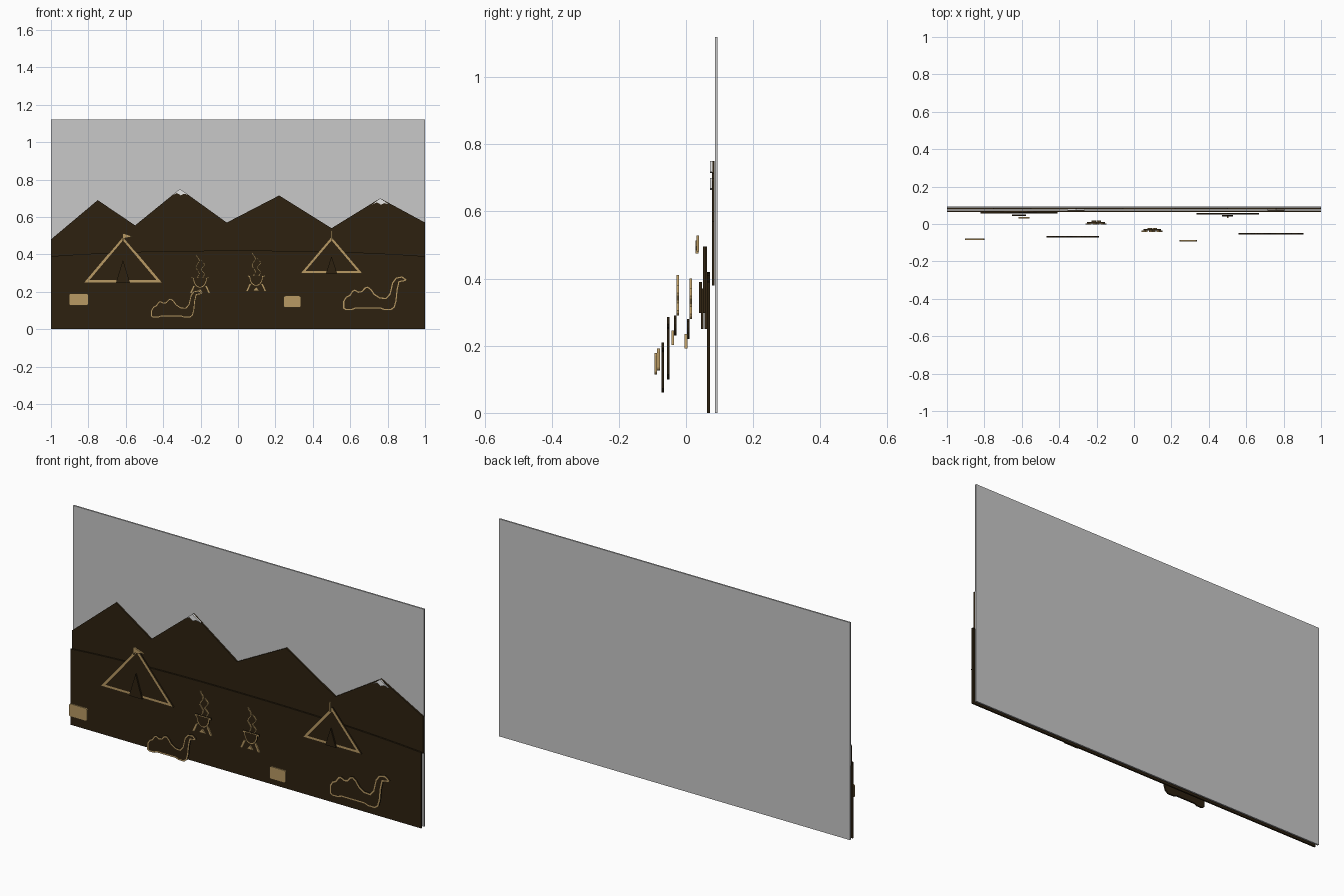
import bpy, bmesh, math
from mathutils import Vector

cube = bpy.data.objects.get("Cube")
if cube:
    bpy.data.objects.remove(cube, do_unlink=True)


def make_material(name, rgb):
    m = bpy.data.materials.new(name)
    m.use_nodes = True
    m.diffuse_color = (*rgb, 1)
    m.node_tree.nodes["Principled BSDF"].inputs["Base Color"].default_value = (*rgb, 1)
    return m


dark = make_material("dark_brown", (0.026, 0.015, 0.005))
tan = make_material("tan", (0.48, 0.32, 0.125))
grey = make_material("sky_grey", (0.58, 0.58, 0.58))
snow = make_material("snow_white", (0.8, 0.8, 0.8))

DEPTH = 0.008


def slab(name, polygons, y, mat, rim=0, depth=DEPTH):
    """Upright flat panel(s) centred on y; rim adds a tan border on the front."""
    bm = bmesh.new()
    for pts in polygons:
        face = bm.faces.new([bm.verts.new((x, y + depth / 2, z)) for x, z in pts])
        face.normal_update()
        if face.normal.y > 0:
            face.normal_flip()
        new = bmesh.ops.extrude_face_region(bm, geom=[face])["geom"]
        verts = [g for g in new if isinstance(g, bmesh.types.BMVert)]
        bmesh.ops.translate(bm, vec=(0, -depth, 0), verts=verts)
        if rim:
            front = [g for g in new if isinstance(g, bmesh.types.BMFace)]
            border = bmesh.ops.inset_region(bm, faces=front, thickness=rim,
                                            use_even_offset=True)["faces"]
            for f in border:
                f.material_index = 1
    bmesh.ops.recalc_face_normals(bm, faces=bm.faces)
    mesh = bpy.data.meshes.new(name)
    bm.to_mesh(mesh)
    bm.free()
    mesh.materials.append(mat)
    mesh.materials.append(tan)
    ob = bpy.data.objects.new(name, mesh)
    bpy.context.collection.objects.link(ob)
    return ob


def ribbon(path, width):
    """Outline of a mostly vertical stroke along a path."""
    w = width / 2
    return [(x - w, z) for x, z in path] + [(x + w, z) for x, z in reversed(path)]


def rounded_box(cx, cz, w, h, r, steps=4):
    pts = []
    for i, (sx, sz) in enumerate([(1, 1), (-1, 1), (-1, -1), (1, -1)]):
        for k in range(steps + 1):
            a = math.pi / 2 * (i + k / steps)
            pts.append((cx + sx * (w / 2 - r) + r * math.cos(a),
                        cz + sz * (h / 2 - r) + r * math.sin(a)))
    return pts


# Sky board
slab("sky_board", [[(-1, 0), (1, 0), (1, 1.12), (-1, 1.12)]], 0.09, grey)

# Mountain range
ridge = [(-1, 0.48), (-0.75, 0.69), (-0.55, 0.555), (-0.31, 0.75), (-0.06, 0.57),
         (0.22, 0.715), (0.5, 0.54), (0.76, 0.70), (1, 0.57)]
slab("mountains", [[(1, 0.38), (-1, 0.38)] + ridge], 0.081, dark)

# Snow caps on two peaks
cap = [(-0.045, -0.036), (0, 0), (0.045, -0.032), (0.022, -0.026),
       (0.004, -0.034), (-0.018, -0.022)]
for side, px, pz in (("left", -0.31, 0.75), ("right", 0.76, 0.70)):
    slab("snow_cap_" + side, [[(px + x, pz + z) for x, z in cap]], 0.075, snow)

# Desert ground with a gently arched top
arch = [(-1 + i / 8, 0.42 - 0.03 * abs(-1 + i / 8) ** 2.5) for i in range(17)]
slab("ground", [[(1, 0), (-1, 0)] + arch], 0.067, dark)


# Tents
def tent(side, cx, base, apex, half, y, door_half, door_top):
    slab("tent_" + side, [[(cx - half, base), (cx + half, base), (cx, apex)]], y, dark, 0.013)
    slab("tent_door_" + side, [[(cx - door_half, base), (cx + door_half, base),
                                (cx, door_top)]], y - 0.011, dark)


tent("left", -0.615, 0.25, 0.495, 0.207, 0.059, 0.037, 0.37)
tent("right", 0.5, 0.298, 0.495, 0.167, 0.054, 0.03, 0.39)
slab("flag_left", [[(-0.618, 0.475), (-0.612, 0.475), (-0.612, 0.485),
                    (-0.56, 0.495), (-0.612, 0.513), (-0.618, 0.513)]], 0.033, tan)
slab("pole_right", [ribbon([(0.5, 0.48), (0.5, 0.528)], 0.008)], 0.035, tan)


# Cooking fires: pot, tripod legs, smoke
def campfire(side, cx, rim_z, y):
    bowl = [(cx + 0.038 * math.cos(a), rim_z - 0.01 + 0.05 * math.sin(a))
            for a in [math.pi * (1 + i / 10) for i in range(11)]]
    lip = [(cx + 0.047, rim_z - 0.01), (cx + 0.047, rim_z),
           (cx - 0.047, rim_z), (cx - 0.047, rim_z - 0.01)]
    slab("pot_" + side, [bowl + lip], y, dark, 0.006)
    legs = [ribbon([(cx + s * 0.03, rim_z - 0.045), (cx + s * 0.05, rim_z - 0.088)], 0.013)
            for s in (-1, 1)]
    flame = [(cx - 0.018, rim_z - 0.085), (cx + 0.018, rim_z - 0.085), (cx, rim_z - 0.063)]
    slab("pot_legs_" + side, legs + [flame], y - 0.007, tan)
    smoke = []
    for dx, height in ((-0.013, 0.12), (0.015, 0.09)):
        path = [(cx + dx + 0.009 * math.sin(i * 0.9), rim_z + height * i / 12)
                for i in range(13)]
        smoke.append(ribbon(path, 0.007))
    slab("smoke_" + side, smoke, y + 0.007, tan)


campfire("left", -0.203, 0.28, 0.007)
campfire("right", 0.097, 0.29, -0.032)

# Resting camels
camel = [(0, 0.01), (0, 0.05), (0.015, 0.075), (0.035, 0.085), (0.05, 0.108),
         (0.065, 0.114), (0.085, 0.103), (0.1, 0.106), (0.118, 0.126), (0.135, 0.13),
         (0.155, 0.115), (0.172, 0.09), (0.2, 0.072), (0.23, 0.07), (0.248, 0.09),
         (0.262, 0.15), (0.283, 0.178), (0.318, 0.185), (0.345, 0.165), (0.335, 0.155),
         (0.305, 0.15), (0.296, 0.11), (0.29, 0.05), (0.28, 0.015), (0.26, 0),
         (0.22, 0), (0.2, 0.008), (0.07, 0.008), (0.05, 0), (0.015, 0)]
for side, ox, oz, scale, y in (("left", -0.467, 0.06, 0.81, -0.069),
                               ("right", 0.56, 0.1, 1.0, -0.053)):
    slab("camel_" + side, [[(ox + x * scale, oz + z * scale) for x, z in camel]],
         y, dark, 0.0085 * scale)

# Small rounded stones
slab("stone_left", [rounded_box(-0.852, 0.159, 0.103, 0.066, 0.01)], -0.082, tan)
slab("stone_right", [rounded_box(0.29, 0.147, 0.092, 0.064, 0.01)], -0.09, tan)
